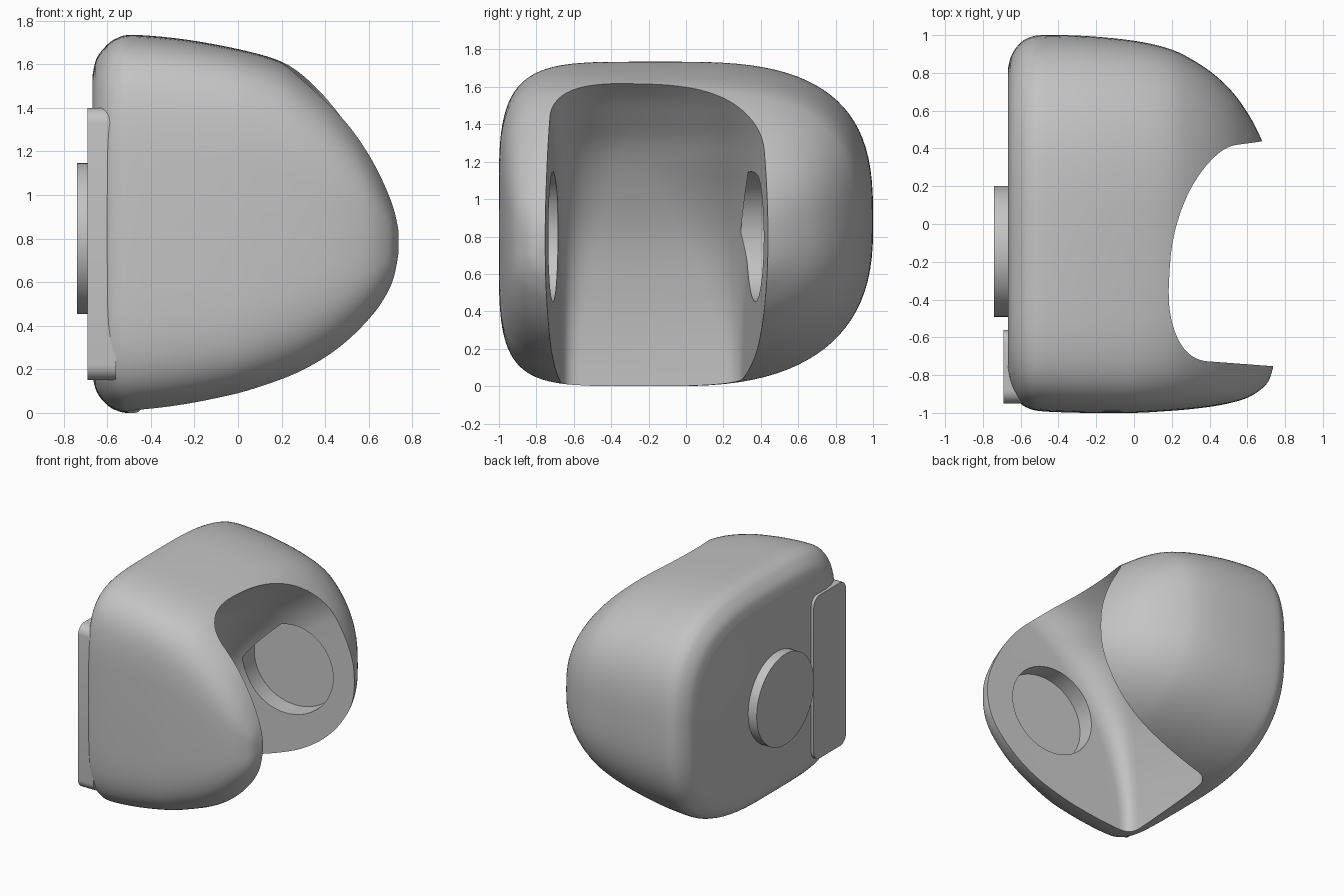
import bpy, bmesh, math
from mathutils import Vector

cube = bpy.data.objects.get("Cube")
if cube:
    bpy.data.objects.remove(cube)

grey = bpy.data.materials.new("plain_grey")
grey.use_nodes = True
COLOUR = (0.55, 0.55, 0.55, 1)
grey.diffuse_color = COLOUR
grey.node_tree.nodes["Principled BSDF"].inputs["Base Color"].default_value = COLOUR


def make(name, bm):
    bmesh.ops.recalc_face_normals(bm, faces=bm.faces)
    mesh = bpy.data.meshes.new(name)
    bm.to_mesh(mesh)
    bm.free()
    mesh.materials.append(grey)
    obj = bpy.data.objects.new(name, mesh)
    bpy.context.collection.objects.link(obj)
    return obj


def loft(name, rings):
    """Skin a list of closed rings and cap both ends."""
    bm = bmesh.new()
    rows = [[bm.verts.new(p) for p in ring] for ring in rings]
    n = len(rows[0])
    for a, b in zip(rows, rows[1:]):
        for i in range(n):
            j = (i + 1) % n
            bm.faces.new((a[i], a[j], b[j], b[i]))
    bm.faces.new(rows[0])
    bm.faces.new(rows[-1])
    return make(name, bm)


def smooth_rows(rows, steps):
    """Catmull-Rom interpolation through rows of numbers."""
    rows = [Vector(r) for r in rows]
    pts = [rows[0]] + rows + [rows[-1]]
    out = []
    for p, a, b, q in zip(pts, pts[1:], pts[2:], pts[3:]):
        for k in range(steps):
            t = k / steps
            out.append(a + (b - p) * (t / 2) + (p * 2 - a * 5 + b * 4 - q) * (t * t / 2)
                       + (a * 3 - p - b * 3 + q) * (t ** 3 / 2))
    return out + [rows[-1]]


def cylinder(name, centre, axis, radius, depth):
    bm = bmesh.new()
    bmesh.ops.create_cone(bm, cap_ends=True, segments=64, radius1=radius,
                          radius2=radius, depth=depth)
    rot = Vector((0, 0, 1)).rotation_difference(Vector(axis))
    for v in bm.verts:
        v.co = rot @ v.co + Vector(centre)
    return make(name, bm)


def select(obj):
    bpy.ops.object.select_all(action='DESELECT')
    obj.select_set(True)
    bpy.context.view_layer.objects.active = obj


def cut(obj, cutter):
    mod = obj.modifiers.new("cut", 'BOOLEAN')
    mod.operation = 'DIFFERENCE'
    mod.solver = 'EXACT'
    mod.object = cutter
    select(obj)
    bpy.ops.object.modifier_apply(modifier=mod.name)
    bpy.data.objects.remove(cutter)


# Body stations: x, y min, y max, z min, z max
STATIONS = [
    (-.668, -.80, .82, .17, 1.55), (-.65, -.87, .89, .10, 1.625),
    (-.61, -.94, .95, .045, 1.68), (-.56, -.975, .985, .012, 1.718),
    (-.48, -.992, 1.0, 0, 1.735),
    (-.25, -1.0, .995, .025, 1.715), (0, -1.0, .97, .075, 1.67),
    (.18, -.99, .93, .125, 1.62), (.30, -.98, .875, .17, 1.555),
    (.42, -.965, .795, .235, 1.46), (.52, -.945, .70, .31, 1.355),
    (.60, -.92, .59, .39, 1.24), (.66, -.885, .48, .465, 1.13),
    (.71, -.835, .35, .56, 1.01), (.737, -.76, .20, .67, .91)]


def body_ring(row, count=96):
    """Squarish oval section, tighter at the front than at the back."""
    x, y0, y1, z0, z1 = row
    yc, zc = y0 + .45 * (y1 - y0), (z0 + z1) / 2
    ease = max(0, x) * 2.8
    ring = []
    for i in range(count):
        c, s = (f(math.tau * i / count) for f in (math.cos, math.sin))
        n = (3 if s > 0 else 2.6) if c > 0 else (5 if s > 0 else 5.5) - ease
        y = yc + math.copysign(abs(c) ** (2 / n), c) * (y1 - yc if c > 0 else yc - y0)
        z = zc + math.copysign(abs(s) ** (2 / n), s) * (z1 - z0) / 2
        ring.append((x, y, z))
    return ring


body = loft("body", [body_ring(r) for r in smooth_rows(STATIONS, 5)])

# Channel that leans back towards the bottom: z, x of the rear wall
WALL = [(-.1, -.515), (.2, -.505), (.5, -.47), (.85, -.385),
        (1.23, -.20), (1.45, -.02), (1.62, .165), (1.9, .55)]


def wall_y(side, x):
    return .29 + .13 * (x + .5) if side > 0 else -.66 - .075 * (x + .5)


def channel_ring(row):
    """Horizontal section whose inner corners grow rounder with height."""
    z, w = row
    grow = max(0, z / 1.6) ** 2
    corners = {s: Vector((w + .08 * (wall_y(s, w) + .6), wall_y(s, w), z)) for s in (1, -1)}
    ring = []
    for s in (1, -1):
        p = corners[s]
        mouth = Vector((2, wall_y(s, 2), z))
        size = .1 + (.88 if s > 0 else .4) * grow
        a = p + (mouth - p).normalized() * size
        b = p + (corners[-s] - p).normalized() * min(size, .6 if s > 0 else .4)
        arc = [a * (1 - t) ** 2 + p * (2 * t * (1 - t)) + b * t * t
               for t in (k / 18 for k in range(19))]
        ring += [mouth] + arc if s > 0 else arc[::-1] + [mouth]
    return ring


# Round recess in each inner wall, hollowed before the channel opens it
for side, lean in ((1, -.13), (-1, -.075)):
    axis = Vector((lean, side, 0)).normalized()
    centre = Vector((.17, wall_y(side, .17), .80)) + axis * .05
    cut(body, cylinder("recess_cutter", centre, axis, .347, .18))

cut(body, loft("channel_cutter", [channel_ring(r) for r in smooth_rows(WALL, 6)]))

select(body)
bpy.ops.object.shade_smooth_by_angle(angle=math.radians(32))

# Round disc on the outer side
disc = cylinder("side_disc", (-.68, -.145, .80), (1, 0, 0), .347, .12)
select(disc)
bpy.ops.object.shade_smooth_by_angle(angle=math.radians(30))

# Upright plate with rounded corners beside the disc
outline = []
RADIUS = .07
for cy, cz, start in ((-.56, 1.4, 0), (-.95, 1.4, 1), (-.95, .15, 2), (-.56, .15, 3)):
    iy = cy + (RADIUS if cy < -.7 else -RADIUS)
    iz = cz + (RADIUS if cz < 1 else -RADIUS)
    for k in range(7):
        a = (start + k / 6) * math.pi / 2
        outline.append((iy + RADIUS * math.cos(a), iz + RADIUS * math.sin(a)))
plate = loft("side_plate", [[(x, y, z) for y, z in outline] for x in (-.69, -.56)])
select(plate)
bpy.ops.object.shade_smooth_by_angle(angle=math.radians(30))
